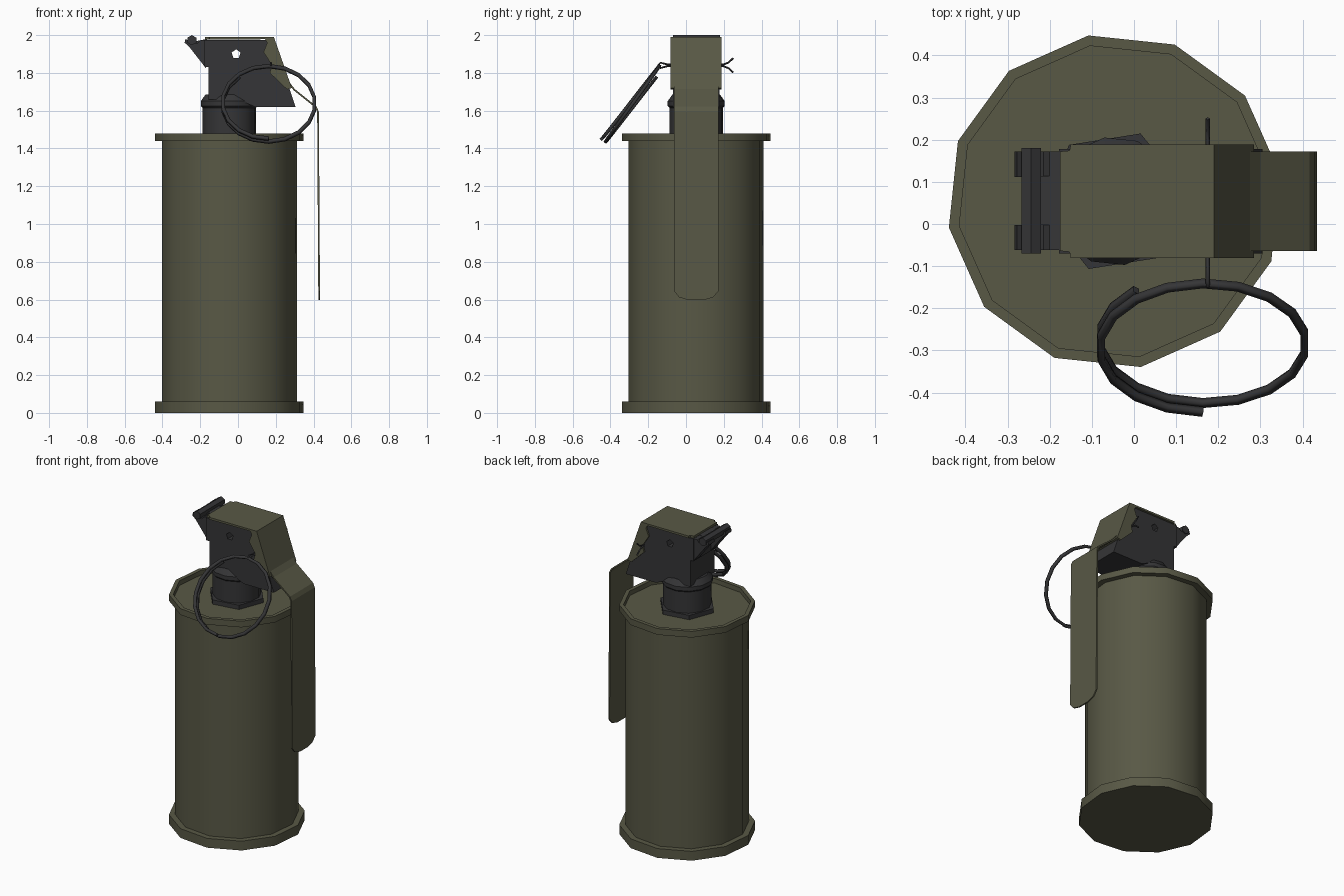
import bpy, bmesh, math
from mathutils import Vector

if "Cube" in bpy.data.objects:
    bpy.data.objects.remove(bpy.data.objects["Cube"])

CX, CY = -0.046, 0.054      # axis of the can
ANG = math.radians(9)       # rotation of the 12-sided parts


def material(name, rgb):
    m = bpy.data.materials.new(name)
    m.diffuse_color = (*rgb, 1)
    m.use_nodes = True
    m.node_tree.nodes["Principled BSDF"].inputs["Base Color"].default_value = m.diffuse_color
    return m


OLIVE = material("olive_paint", (0.098, 0.098, 0.060))
DARK = material("dark_metal", (0.036, 0.036, 0.038))


def finish(name, bm, mat, smooth=False):
    bmesh.ops.remove_doubles(bm, verts=bm.verts, dist=1e-5)
    bmesh.ops.recalc_face_normals(bm, faces=bm.faces)
    me = bpy.data.meshes.new(name)
    bm.to_mesh(me)
    bm.free()
    me.materials.append(mat)
    ob = bpy.data.objects.new(name, me)
    bpy.context.collection.objects.link(ob)
    if smooth:
        bpy.ops.object.select_all(action='DESELECT')
        ob.select_set(True)
        bpy.context.view_layer.objects.active = ob
        bpy.ops.object.shade_smooth_by_angle(angle=math.radians(32))
    return ob


def lathe(name, profile, sides, mat, smooth=True):
    """Turn an (r, z) profile around the can axis."""
    bm = bmesh.new()
    rings = []
    for i in range(sides):
        a = ANG + 2 * math.pi * i / sides
        rings.append([bm.verts.new((CX + r * math.cos(a), CY + r * math.sin(a), z)) for r, z in profile])
    for i in range(sides):
        a, b = rings[i], rings[(i + 1) % sides]
        for k in range(len(profile) - 1):
            bm.faces.new((a[k], b[k], b[k + 1], a[k + 1]))
    bmesh.ops.dissolve_degenerate(bm, edges=bm.edges, dist=1e-6)
    return finish(name, bm, mat, smooth)


def prism(name, pts, y0, y1, mat):
    """Extrude an (x, z) outline from y0 to y1."""
    bm = bmesh.new()
    f = bm.faces.new([bm.verts.new((x, y0, z)) for x, z in pts])
    g = bmesh.ops.extrude_face_region(bm, geom=[f])
    bmesh.ops.translate(bm, vec=(0, y1 - y0, 0),
                        verts=[v for v in g['geom'] if isinstance(v, bmesh.types.BMVert)])
    return finish(name, bm, mat)


def sheet(name, rows, thick, mat):
    """Bent sheet metal from rows of (x, z, half width), thickened inwards."""
    bm = bmesh.new()
    vs = [(bm.verts.new((x, CY - w, z)), bm.verts.new((x, CY + w, z))) for x, z, w in rows]
    for a, b in zip(vs, vs[1:]):
        bm.faces.new((a[0], b[0], b[1], a[1]))
    ob = finish(name, bm, mat)
    me = ob.data
    if me.polygons[0].normal.z < 0:
        me.flip_normals()
    m = ob.modifiers.new("thickness", 'SOLIDIFY')
    m.thickness = thick
    m.offset = -1
    return ob


def ngon(cx, cz, r, n, rot=0.0):
    return [(cx + r * math.cos(rot + 2 * math.pi * i / n),
             cz + r * math.sin(rot + 2 * math.pi * i / n)) for i in range(n)]


def wire(name, pts, radius, mat, res=0):
    cu = bpy.data.curves.new(name, 'CURVE')
    cu.dimensions = '3D'
    cu.bevel_depth = radius
    cu.bevel_resolution = res
    cu.use_fill_caps = True
    s = cu.splines.new('POLY')
    s.points.add(len(pts) - 1)
    for p, co in zip(s.points, pts):
        p.co = (*co, 1)
    cu.materials.append(mat)
    ob = bpy.data.objects.new(name, cu)
    bpy.context.collection.objects.link(ob)
    return ob


# can with bottom and top rims and a recessed lid
lathe("can_body", [(0, 0), (0.398, 0), (0.398, 0.06), (0.362, 0.06), (0.362, 1.44), (0.398, 1.44),
                   (0.398, 1.48), (0.373, 1.48), (0.373, 1.45), (0, 1.45)], 12, OLIVE)

# hexagonal nut, neck and collar
hexnut = lathe("base_nut", [(0, 1.445), (0.172, 1.445), (0.172, 1.478), (0, 1.478)], 6, DARK, False)
lathe("neck", [(0, 1.45), (0.143, 1.45), (0.143, 1.615), (0.153, 1.625), (0.153, 1.65),
               (0.128, 1.685), (0, 1.685)], 12, DARK)

# mechanism housing with a through hole
head = prism("mechanism_housing",
             [(-0.155, 1.66), (-0.155, 1.83), (-0.178, 1.83), (-0.178, 1.975), (0.185, 1.975),
              (0.305, 1.62), (0.09, 1.62), (0.0, 1.66)], CY - 0.124, CY + 0.124, DARK)
cutter = prism("hole_cutter", ngon(-0.01, 1.90, 0.025, 5, math.pi / 2), CY - 0.3, CY + 0.3, DARK)
cut = head.modifiers.new("hole", 'BOOLEAN')
cut.operation = 'DIFFERENCE'
cut.solver = 'EXACT'
cut.object = cutter
bpy.ops.object.select_all(action='DESELECT')
head.select_set(True)
bpy.context.view_layer.objects.active = head
bpy.ops.object.modifier_apply(modifier="hole")
bpy.data.objects.remove(cutter)

# hinge cheeks, tongue and hinge rod
for i, (y0, y1) in enumerate(((-0.062, -0.002), (0.112, 0.172))):
    prism(f"hinge_cheek_{i}", [(-0.17, 1.825), (-0.26, 1.94), (-0.283, 1.96), (-0.278, 1.98), (-0.255, 1.965),
                               (-0.215, 1.955), (-0.20, 1.972), (-0.17, 1.975)], y0, y1, DARK)
prism("hinge_tongue", [(-0.235, 1.945), (-0.235, 1.965), (-0.165, 1.98), (-0.165, 1.94)], -0.002, 0.114, DARK)
prism("hinge_rod", ngon(-0.244, 1.973, 0.027, 6, math.pi / 2), -0.07, 0.18, DARK)

# safety lever: cap, side flanges and long strip
sheet("lever_cap", [(-0.176, 1.99, 0.118), (-0.153, 1.99, 0.120), (-0.150, 1.99, 0.135),
                    (0.19, 1.99, 0.135), (0.285, 1.72, 0.135)], 0.014, OLIVE)
flange = [(0.14, 1.982), (0.155, 1.96), (0.135, 1.91), (0.18, 1.84), (0.168, 1.80), (0.26, 1.712),
          (0.284, 1.722), (0.19, 1.988)]
for i, s in enumerate((-1, 1)):
    prism(f"lever_flange_{i}", flange, CY + s * 0.122, CY + s * 0.135, OLIVE)
sheet("lever_strip", [(0.262, 1.765, 0.118), (0.30, 1.715, 0.118), (0.416, 1.622, 0.118), (0.428, 1.595, 0.118),
                      (0.434, 0.645, 0.118), (0.434, 0.612, 0.09), (0.434, 0.597, 0.04)], 0.009, OLIVE)

# split pin: two wires that part at the back
for i, s in enumerate((-1, 1)):
    wire(f"split_pin_{i}", [(0.175, -0.148, 1.84), (0.175, -0.135, 1.84 + s * 0.014), (0.175, -0.10, 1.84 + s * 0.005),
                            (0.175, 0.20, 1.84 + s * 0.005), (0.175, 0.225, 1.84 + s * 0.015),
                            (0.175, 0.25, 1.84 + s * 0.038)], 0.005, DARK)

# pull ring: an overlapping coil on a tilted plane
centre = Vector((0.163, -0.284, 1.637))
u, v = Vector((1, 0, 0)), Vector((0, 0.6, 0.8))
n = u.cross(v)
steps, turn = 25, math.radians(500)
coil = []
for i in range(steps + 1):
    t = i / steps
    a = math.radians(270) - turn * t
    coil.append(centre + 0.245 * (u * math.cos(a) + v * math.sin(a)) + n * (0.018 - 0.036 * t))
wire("pull_ring", coil, 0.012, DARK)
